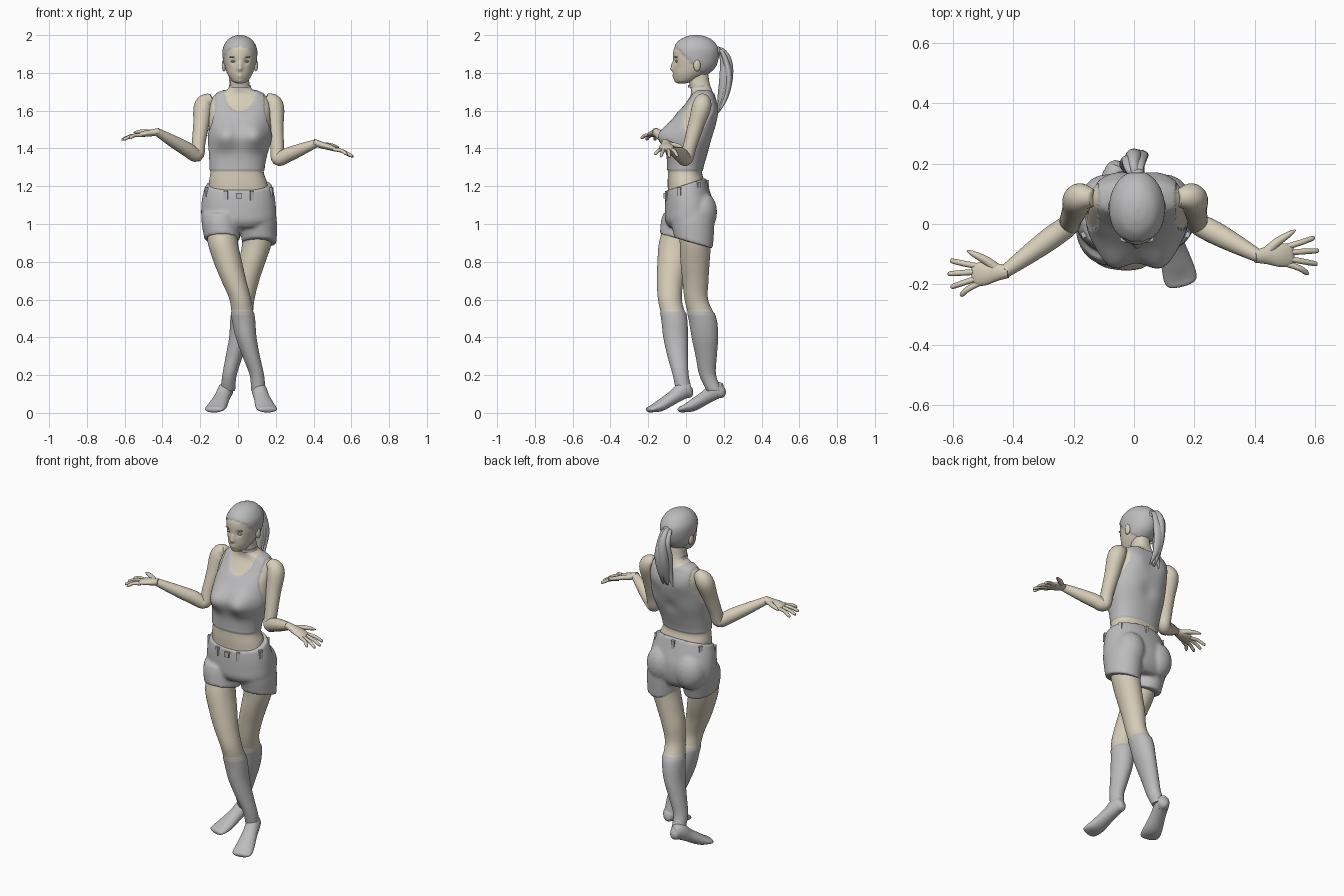
import bpy, bmesh, math
from mathutils import Vector, Matrix

cube = bpy.data.objects.get("Cube")
if cube:
    bpy.data.objects.remove(cube, do_unlink=True)


def material(name, colour):
    mat = bpy.data.materials.new(name)
    mat.use_nodes = True
    mat.diffuse_color = (*colour, 1)
    mat.node_tree.nodes["Principled BSDF"].inputs["Base Color"].default_value = (*colour, 1)
    return mat


SKIN = material("warm skin", (0.68, 0.61, 0.48))
GREY = material("plain grey", (0.5, 0.5, 0.51))
X, Y, Z = Vector((1, 0, 0)), Vector((0, 1, 0)), Vector((0, 0, 1))
MID = 0.01


def finish(name, bm, *mats):
    bmesh.ops.recalc_face_normals(bm, faces=bm.faces)
    mesh = bpy.data.meshes.new(name)
    bm.to_mesh(mesh)
    bm.free()
    obj = bpy.data.objects.new(name, mesh)
    bpy.context.collection.objects.link(obj)
    for mat in mats:
        mesh.materials.append(mat)
    bpy.ops.object.select_all(action="DESELECT")
    obj.select_set(True)
    bpy.context.view_layer.objects.active = obj
    bpy.ops.object.shade_smooth_by_angle(angle=math.radians(60))
    return obj


def smooth_rows(rows, steps):
    """Catmull-Rom curve through rows of numbers."""
    out = []
    last = len(rows) - 1
    for i in range(last):
        quad = [rows[max(i - 1, 0)], rows[i], rows[i + 1], rows[min(i + 2, last)]]
        for s in range(steps):
            t = s / steps
            out.append([b + t * (c - a + t * (2 * a - 5 * b + 4 * c - d + t * (3 * (b - c) + d - a))) / 2
                        for a, b, c, d in zip(*quad)])
    return out + [list(rows[-1])]


def tube(bm, rows, sides=24, steps=4, ref=Z, upright=False, power=1):
    """Loft ellipses (x, y, z, half width, half depth) along a smooth path."""
    path = smooth_rows(rows, steps)
    centres = [Vector(r[:3]) for r in path]
    rings = []
    for i, row in enumerate(path):
        u, v = X, Y
        if not upright:
            along = centres[min(i + 1, len(path) - 1)] - centres[max(i - 1, 0)]
            u = along.cross(ref).normalized()
            v = u.cross(along).normalized()
        ring = []
        for k in range(sides):
            a = math.tau * k / sides
            c, s = math.cos(a), math.sin(a)
            ring.append(bm.verts.new(centres[i]
                        + u * math.copysign(abs(c) ** power, c) * max(row[3], 0.001)
                        + v * math.copysign(abs(s) ** power, s) * max(row[4], 0.001)))
        rings.append(ring)
    for low, high in zip(rings, rings[1:]):
        for k in range(sides):
            n = (k + 1) % sides
            bm.faces.new((low[k], low[n], high[n], high[k]))
    bm.faces.new(rings[0])
    bm.faces.new(rings[-1])


def ball(bm, centre, size):
    bmesh.ops.create_uvsphere(bm, u_segments=20, v_segments=12, radius=1,
                              matrix=Matrix.Translation(centre) @ Matrix.Diagonal((*size, 1)))


def bump(bm, centre, radius, push):
    """Soft sculpting push around a point."""
    for v in bm.verts:
        d = (v.co - Vector(centre)).length / radius
        v.co += Vector(push) * math.exp(-d * d)


def clothe(bm, rule, thickness):
    """Give faces that meet the rule the second material and raise them."""
    bmesh.ops.recalc_face_normals(bm, faces=bm.faces)
    bm.normal_update()
    for f in bm.faces:
        f.material_index = int(rule(f.calc_center_median()))
    moves = [(v, v.normal.copy()) for v in bm.verts if all(f.material_index for f in v.link_faces)]
    for v, normal in moves:
        v.co += normal * thickness


# Torso with sleeveless top
bm = bmesh.new()
tube(bm, [(MID, 0, 1.14, .16, .095), (0, 0, 1.22, .153, .097), (-.005, -.005, 1.28, .141, .09),
          (0, .005, 1.36, .148, .1), (MID, .025, 1.46, .165, .115), (MID, .05, 1.56, .163, .107),
          (MID, .075, 1.63, .16, .083), (MID, .085, 1.68, .135, .062), (MID, .08, 1.715, .065, .055),
          (MID, .07, 1.75, .05, .054), (MID, .06, 1.82, .046, .054)],
     sides=120, steps=10, upright=True, power=0.88)
for side in (-1, 1):
    bump(bm, (MID + side * .075, -.09, 1.47), .07, (side * .005, -.06, 0))
    bump(bm, (MID + side * .08, .15, 1.6), .06, (0, .012, 0))
bump(bm, (MID, .14, 1.45), .05, (0, -.012, 0))


def is_top(p):
    x = abs(p.x - MID)
    scoop = .125 if p.y < .07 else .03
    neck = (x / .082) ** 2 + ((p.z - 1.72) / scoop) ** 2 < 1 or p.z > 1.72
    armhole = x > .13 + max(0, 1.6 - p.z) * .3
    return p.z > 1.28 and not neck and not (armhole and p.z > 1.48)


clothe(bm, is_top, .005)
finish("torso_and_top", bm, SKIN, GREY)

# Neck band
bm = bmesh.new()
tube(bm, [(MID, .071, 1.722, .06, .059), (MID, .069, 1.737, .056, .058)], upright=True, sides=40)
finish("neck_band", bm, GREY)

# Head with hair cap
bm = bmesh.new()
tube(bm, [(MID, -.02, 1.745, .018, .02), (MID, -.004, 1.757, .042, .05), (MID, .02, 1.79, .064, .085),
          (MID, .042, 1.83, .078, .109), (MID, .05, 1.88, .087, .119), (MID, .052, 1.93, .086, .115),
          (MID, .052, 1.97, .064, .085), (MID, .052, 1.99, .034, .045), (MID, .052, 1.997, .004, .005)],
     sides=72, steps=8, upright=True)
bump(bm, (MID, -.07, 1.822), .014, (0, -.018, 0))
bump(bm, (MID, -.07, 1.845), .012, (0, -.009, 0))
bump(bm, (MID, -.065, 1.782), .016, (0, -.007, 0))
bump(bm, (MID, -.05, 1.755), .018, (0, -.007, 0))
for side in (-1, 1):
    bump(bm, (MID + side * .034, -.06, 1.862), .017, (0, .01, 0))
clothe(bm, lambda p: p.z > 1.88 - p.y, .004)
finish("head", bm, SKIN, GREY)

for side, label in ((-1, "right"), (1, "left")):
    bm = bmesh.new()
    ball(bm, (MID + side * .084, .058, 1.84), (.012, .019, .032))
    finish(label + "_ear", bm, SKIN)
    bm = bmesh.new()
    ball(bm, (MID + side * .034, -.048, 1.861), (.015, .009, .006))
    ball(bm, (MID + side * .036, -.05, 1.884), (.02, .011, .003))
    finish(label + "_eye_and_brow", bm, GREY)

# Ponytail made of one core and loose strands
bm = bmesh.new()
for shift, girth in ((0, 1), (-.016, .5), (.016, .5), (.006, .6)):
    x = MID - .01 + shift
    tube(bm, [(MID, .15, 1.91, .016, .016), (x, .185, 1.915, .02 * girth, .016), (x, .212, 1.86, .032 * girth, .026),
              (x, .212 + shift, 1.77, .036 * girth, .032), (x, .195 + shift, 1.67, .024 * girth, .022),
              (x + shift, .172, 1.59, .003, .003)], sides=14, ref=X)
ball(bm, (MID, .172, 1.915), (.024, .012, .024))
finish("ponytail", bm, GREY)

# Shorts: pelvis, seat and legs fused into one skin
bm = bmesh.new()
tube(bm, [(.005, 0, 1.21, .173, .105), (.003, .008, 1.15, .19, .118), (.003, .018, 1.08, .198, .13),
          (.005, .015, 1.01, .192, .125), (.01, .01, .97, .14, .1)], sides=48, upright=True, power=0.92)
tube(bm, [(-.09, .0, 1.06, .1, .12), (-.092, -.015, 1.0, .1, .118), (-.083, -.03, .91, .094, .108)],
     sides=40, upright=True)
tube(bm, [(.1, .03, 1.06, .1, .12), (.107, .035, 1.0, .1, .115), (.113, .04, .91, .091, .102)],
     sides=40, upright=True)
for x in (-.088, .098):
    ball(bm, (x, .075, 1.06), (.092, .09, .09))
for v in bm.verts:
    v.co.z += v.co.y * 2 * (v.co.z - 1.05)
shorts = finish("shorts", bm, GREY)
remesh = shorts.modifiers.new("fuse", "REMESH")
remesh.mode = "VOXEL"
remesh.voxel_size = .008
remesh.use_smooth_shade = True
soften = shorts.modifiers.new("soften", "SMOOTH")
soften.iterations = 6

# Belt loops and buckle round the waistband
bm = bmesh.new()
for degrees in (20, 68, 112, 160, 215, 270, 325):
    a = math.radians(degrees)
    spot = Vector((.005 + .183 * math.cos(a), .003 - .113 * math.sin(a), 1.178 - .03 * math.sin(a)))
    frame = Matrix.Translation(spot) @ Matrix.Rotation(-a, 4, "Z")
    bmesh.ops.create_cube(bm, size=1, matrix=frame @ Matrix.Diagonal((.014, .02, .05, 1)))
bmesh.ops.create_cube(bm, size=1, matrix=Matrix.Translation((.005, -.111, 1.15))
                      @ Matrix.Diagonal((.03, .014, .03, 1)))
finish("belt_loops", bm, GREY)


# Crossed legs with knee socks
def leg(label, rows, heel, toe):
    bm = bmesh.new()
    tube(bm, rows, sides=36, steps=8, upright=True)
    clothe(bm, lambda p: p.z < .54, .004)
    finish(label + "_leg", bm, SKIN, GREY)
    bm = bmesh.new()
    shape = [(0, .118, .016, .018), (.06, .116, .031, .037), (.2, .118, .039, .046), (.42, .082, .042, .036),
             (.7, .04, .052, .031), (.88, .023, .055, .02), (.97, .017, .046, .015), (1, .015, .025, .008)]
    a, b = Vector(heel), Vector(toe)
    tube(bm, [(*a.lerp(b, t), z, w, h) for t, z, w, h in shape], sides=28, steps=5)
    finish(label + "_foot", bm, GREY)


leg("right", [(-.085, -.03, 1.0, .08, .085), (-.08, -.053, .9, .08, .09), (-.054, -.068, .8, .075, .083),
              (-.022, -.083, .7, .066, .071), (.012, -.085, .6, .057, .063), (.028, -.063, .5, .058, .065),
              (.043, -.055, .4, .051, .061), (.07, -.044, .3, .042, .05), (.1, -.028, .2, .034, .038),
              (.107, -.012, .12, .034, .038)], (.1, .033), (.16, -.205))
leg("left", [(.1, .05, 1.0, .085, .09), (.1, .05, .9, .078, .083), (.075, .048, .8, .071, .077),
             (.048, .05, .7, .064, .069), (.032, .055, .6, .055, .062), (.02, .087, .5, .056, .07),
             (.006, .1, .4, .049, .066), (-.02, .107, .3, .041, .052), (-.045, .115, .2, .034, .04),
             (-.053, .15, .12, .034, .038)], (-.05, .205), (-.132, -.035))


# Bent arms with open hands, palms up
def arm(label, shoulder, elbow, wrist, tip):
    shoulder, elbow, wrist, tip = map(Vector, (shoulder, elbow, wrist, tip))
    side = math.copysign(1, wrist.x)
    inner = shoulder + Vector((-side * .045, 0, .035))
    stops = [(inner, .028), (shoulder, .05), (shoulder.lerp(elbow, .4), .042), (shoulder.lerp(elbow, .75), .036),
             (elbow, .036), (elbow.lerp(wrist, .25), .038), (elbow.lerp(wrist, .6), .032), (wrist, .021)]
    bm = bmesh.new()
    tube(bm, [(*p, r, r) for p, r in stops], sides=28, steps=6, ref=Y)
    finish(label + "_arm", bm, SKIN)

    reach = tip - wrist
    across = reach.cross(Z).normalized() * -side
    if across.y < 0:
        across.negate()

    def at(along, aside, lift=0):
        return wrist + reach * along + across * aside + Z * lift

    bm = bmesh.new()
    tube(bm, [(*at(-.08, 0), .02, .018), (*at(.12, .003), .029, .018), (*at(.35, .002, .004), .039, .016),
              (*at(.52, 0, .004), .036, .011), (*at(.57, 0, .002), .026, .005)], sides=20)
    fingers = [(.028, .055, .94), (.01, .012, 1), (-.01, -.032, .97), (-.027, -.062, .82)]
    for base, end, length in fingers:
        middle = (base + end) / 2
        tube(bm, [(*at(.45, base), .01, .01), (*at(.45 + length * .27, middle, .008), .0095, .0095),
                  (*at(length - .04, end * .97), .008, .008), (*at(length, end), .002, .002)], sides=10)
    tube(bm, [(*at(.12, .015), .016, .014), (*at(.3, .045, .012), .014, .013),
              (*at(.5, .069, .02), .01, .01), (*at(.62, .083, .022), .003, .003)], sides=12)
    finish(label + "_hand", bm, SKIN)


arm("right", (-.18, .085, 1.63), (-.218, -.005, 1.365), (-.43, -.16, 1.488), (-.615, -.177, 1.447))
arm("left", (.19, .085, 1.63), (.213, .0, 1.345), (.415, -.108, 1.428), (.612, -.1, 1.356))
